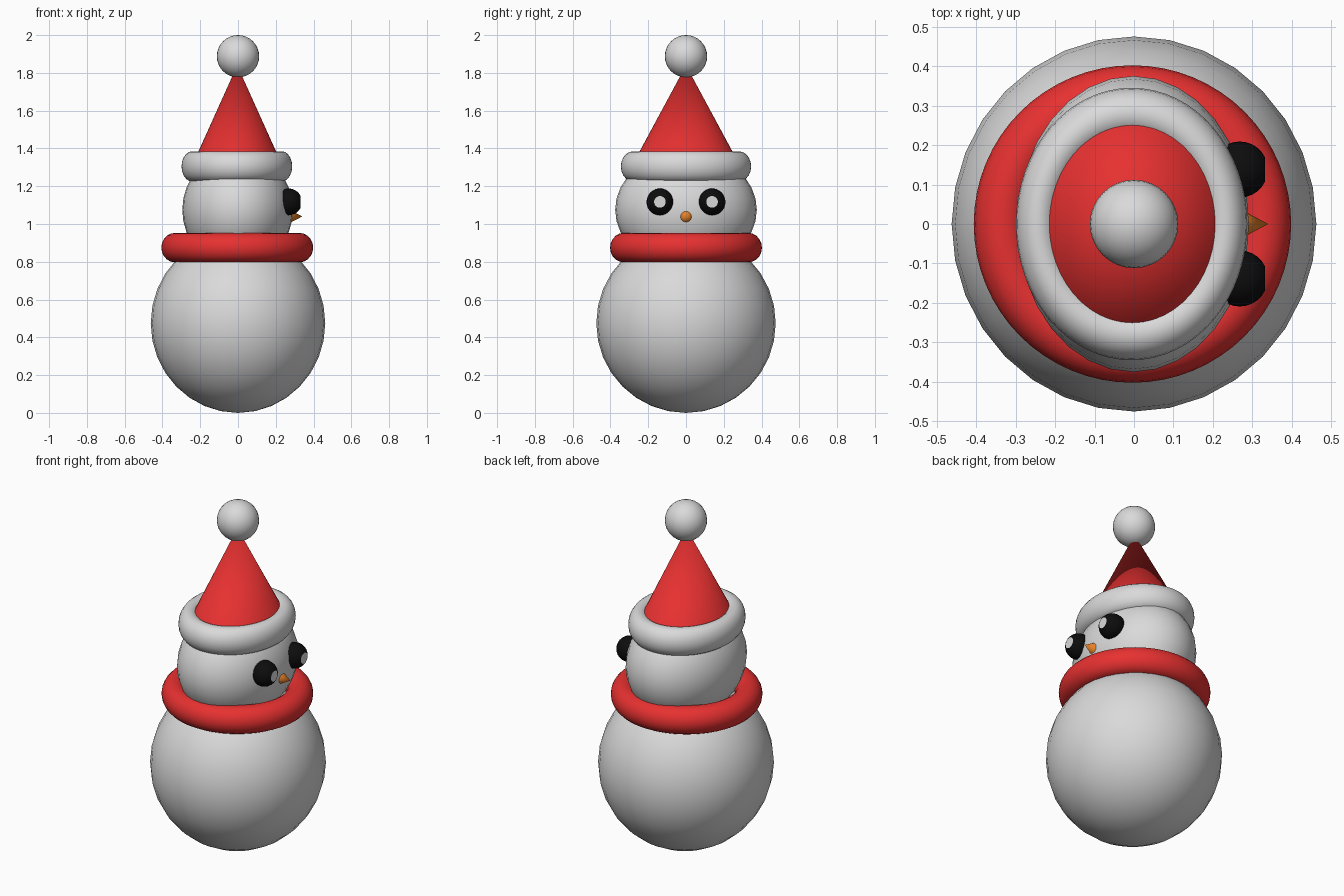
import bpy
import bmesh
from math import radians, pi, sin, cos
from mathutils import Matrix

cube = bpy.data.objects.get("Cube")
if cube:
    bpy.data.objects.remove(cube, do_unlink=True)


def material(name, color):
    mat = bpy.data.materials.new(name)
    mat.use_nodes = True
    mat.diffuse_color = (*color, 1)
    mat.node_tree.nodes["Principled BSDF"].inputs["Base Color"].default_value = (*color, 1)
    return mat


white = material("snow white", (0.7, 0.7, 0.7))
red = material("wool red", (0.8, 0.03, 0.03))
black = material("coal black", (0.004, 0.004, 0.004))
orange = material("carrot orange", (0.8, 0.22, 0.02))


def finish(name, bm, mats, angle=35):
    mesh = bpy.data.meshes.new(name)
    bmesh.ops.recalc_face_normals(bm, faces=bm.faces)
    bm.to_mesh(mesh)
    bm.free()
    obj = bpy.data.objects.new(name, mesh)
    bpy.context.collection.objects.link(obj)
    for mat in mats:
        mesh.materials.append(mat)
    bpy.ops.object.select_all(action="DESELECT")
    obj.select_set(True)
    bpy.context.view_layer.objects.active = obj
    bpy.ops.object.shade_smooth_by_angle(angle=radians(angle))
    return obj


def ball(name, center, radii, mat, segments=32, rings=16):
    bm = bmesh.new()
    place = Matrix.Translation(center) @ Matrix.Diagonal((*radii, 1))
    bmesh.ops.create_uvsphere(bm, u_segments=segments, v_segments=rings, radius=1, matrix=place)
    return finish(name, bm, [mat])


def ring(name, center, outer, tube, height, mat, segments=64, sides=20):
    """Elliptical ring: outer x and y radii, tube as a share of them, half height."""
    bm = bmesh.new()
    loops = []
    for i in range(segments):
        a = 2 * pi * i / segments
        loop = []
        for j in range(sides):
            b = 2 * pi * j / sides
            r = 1 - tube + tube * cos(b)
            loop.append(bm.verts.new((center[0] + outer[0] * r * cos(a),
                                      center[1] + outer[1] * r * sin(a),
                                      center[2] + height * sin(b))))
        loops.append(loop)
    for i in range(segments):
        p, q = loops[i], loops[(i + 1) % segments]
        for j in range(sides):
            k = (j + 1) % sides
            bm.faces.new((p[j], q[j], q[k], p[k]))
    return finish(name, bm, [mat])


def cone(name, matrix, radius, depth, mat, segments):
    bm = bmesh.new()
    bmesh.ops.create_cone(bm, cap_ends=True, segments=segments, radius1=radius,
                          radius2=0, depth=depth, matrix=matrix)
    return finish(name, bm, [mat])


# Snow body and head
ball("body", (0, 0, 0.475), (0.462, 0.475, 0.475), white)
ball("head", (-0.002, 0, 1.075), (0.293, 0.375, 0.31), white)

# Scarf
ring("scarf", (-0.004, 0, 0.875), (0.402, 0.402), 0.18, 0.078, red)

# Hat: brim, pointed top and pompom
ring("hat_brim", (-0.006, 0, 1.305), (0.293, 0.345), 0.19, 0.08, white)
cone("hat_cone", Matrix.Translation((-0.004, 0, 1.545)) @ Matrix.Diagonal((0.266, 0.318, 1, 1)),
     1, 0.59, red, 48)
ball("hat_pompom", (0, 0, 1.888), (0.112, 0.112, 0.112), white)

# Nose points along +x
to_x = Matrix.Rotation(radians(90), 4, "Y")
cone("nose", Matrix.Translation((0.305, 0, 1.04)) @ to_x, 0.037, 0.07, orange, 24)

# Eyes: dark balls with a flat white dot at the tip
EYE_R = 0.071
for side, label in ((1, "left"), (-1, "right")):
    bm = bmesh.new()
    bmesh.ops.create_uvsphere(bm, u_segments=28, v_segments=14, radius=EYE_R)
    rim = EYE_R * cos(2 * pi / 14)
    for v in bm.verts:
        v.co.z = min(v.co.z, rim)
    for f in bm.faces:
        f.material_index = int(all(v.co.z > rim - 0.001 for v in f.verts))
    bm.transform(Matrix.Translation((0.268, side * 0.138, 1.117)) @ to_x)
    finish(label + "_eye", bm, [black, white], 20)
